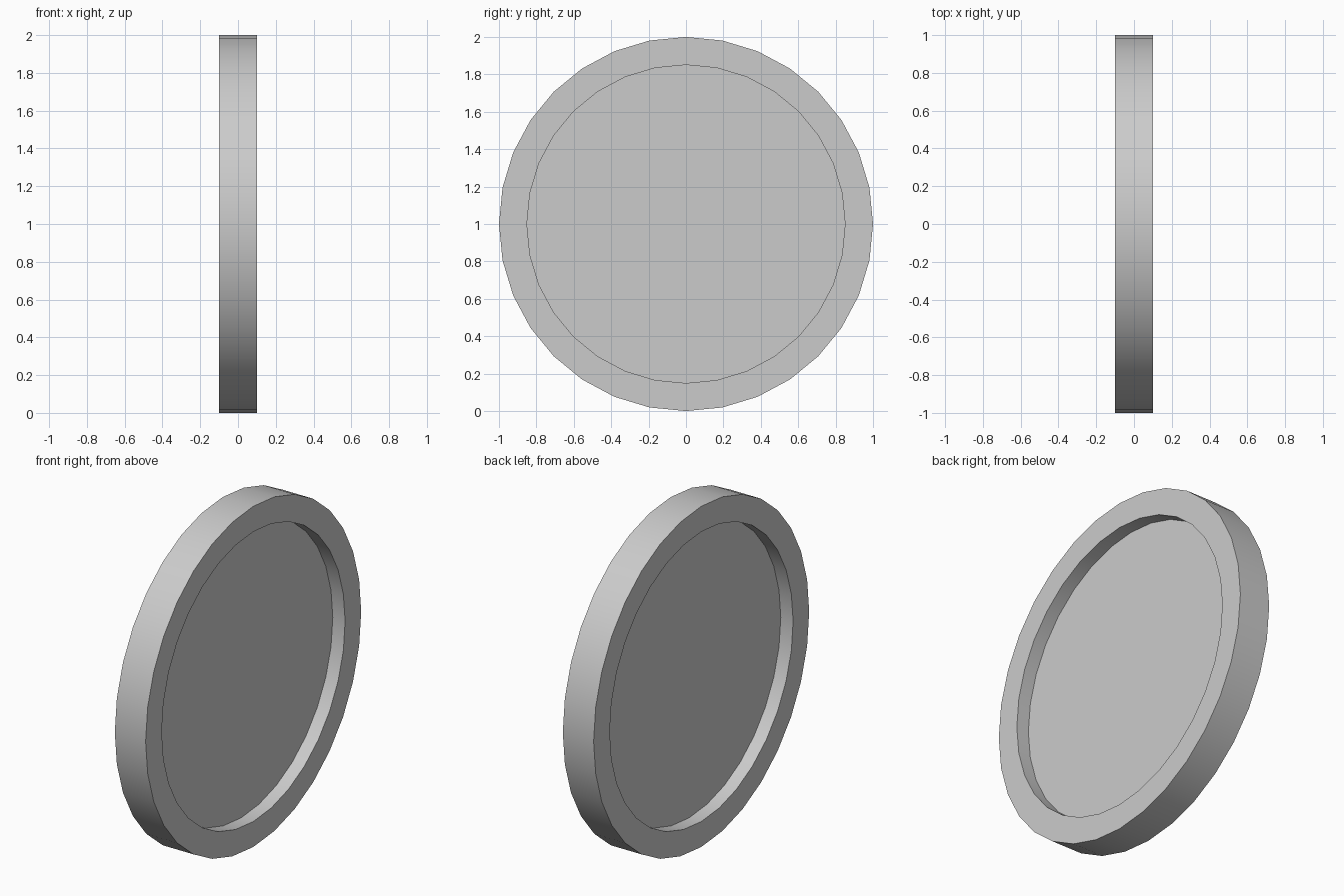
import bpy, bmesh, math
from mathutils import Matrix, Vector

if "Cube" in bpy.data.objects:
    bpy.data.objects.remove(bpy.data.objects["Cube"])

SIDES = 32
OUTER_R, INNER_R = 1.0, 0.85
HALF_WIDTH, HALF_PANEL = 0.10, 0.02

# Solid disc lying along the x axis, standing on the ground
bm = bmesh.new()
turn = Matrix.Translation((0, 0, 1)) @ Matrix.Rotation(math.pi / 2, 4, 'Y')
bmesh.ops.create_cone(bm, cap_ends=True, segments=SIDES, radius1=OUTER_R,
                      radius2=OUTER_R, depth=2 * HALF_WIDTH, matrix=turn)

# Recessed panel on both sides, framed by the raised rim
for cap in [f for f in bm.faces if len(f.verts) == SIDES]:
    side = math.copysign(1, cap.calc_center_median().x)
    bmesh.ops.inset_region(bm, faces=[cap],
                           thickness=(OUTER_R - INNER_R) * math.cos(math.pi / SIDES))
    new = bmesh.ops.extrude_discrete_faces(bm, faces=[cap])["faces"][0]
    bmesh.ops.translate(bm, verts=new.verts,
                        vec=Vector((-side * (HALF_WIDTH - HALF_PANEL), 0, 0)))

bmesh.ops.recalc_face_normals(bm, faces=bm.faces)
mesh = bpy.data.meshes.new("rimmed_disc")
bm.to_mesh(mesh)
bm.free()
disc = bpy.data.objects.new("rimmed_disc", mesh)
bpy.context.collection.objects.link(disc)

# Smooth round walls, crisp rim edges
bpy.context.view_layer.objects.active = disc
disc.select_set(True)
bpy.ops.object.shade_smooth_by_angle(angle=math.radians(30))
